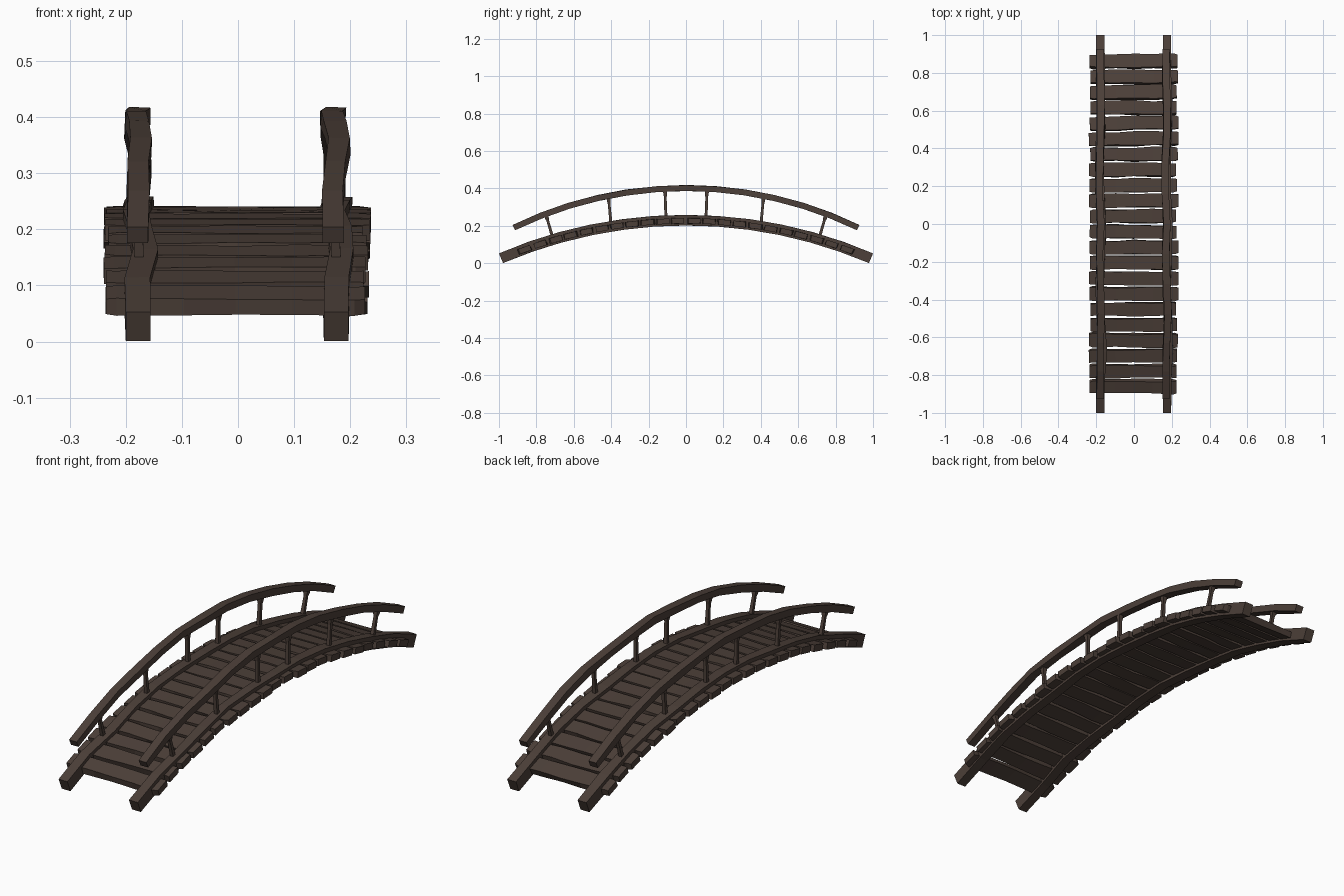
import bpy, bmesh, math, random
from mathutils import Vector, Matrix

if "Cube" in bpy.data.objects:
    bpy.data.objects.remove(bpy.data.objects["Cube"])

random.seed(7)

wood = bpy.data.materials.new("dark brown wood")
wood.diffuse_color = (0.072, 0.050, 0.040, 1)
wood.use_nodes = True
wood.node_tree.nodes["Principled BSDF"].inputs["Base Color"].default_value = wood.diffuse_color


def arc(half, z_end, z_mid):
    """Return a function angle -> (point, outward normal) plus the end angle."""
    s = z_mid - z_end
    r = (half * half + s * s) / (2 * s)

    def at(a):
        n = Vector((0, math.sin(a), math.cos(a)))
        return Vector((0, 0, z_mid - r)) + n * r, n
    return at, math.asin(half / r), r


def loft(name, rings):
    """Closed flat-shaded solid through a list of four-corner rings."""
    bm = bmesh.new()
    vr = [[bm.verts.new(p) for p in ring] for ring in rings]
    for a, b in zip(vr, vr[1:]):
        for i in range(4):
            j = (i + 1) % 4
            bm.faces.new((a[i], a[j], b[j], b[i]))
    bm.faces.new(vr[0][::-1])
    bm.faces.new(vr[-1])
    bmesh.ops.recalc_face_normals(bm, faces=bm.faces)
    me = bpy.data.meshes.new(name)
    bm.to_mesh(me)
    bm.free()
    me.materials.append(wood)
    ob = bpy.data.objects.new(name, me)
    bpy.context.collection.objects.link(ob)
    return ob


def ring(c, u, v, w, h, jit=0.0):
    """Rectangle of size w x h around c with a little hand-hewn jitter."""
    out = []
    for su, sv in ((-1, -1), (1, -1), (1, 1), (-1, 1)):
        out.append(c + u * (su * w / 2 + random.uniform(-jit, jit))
                   + v * (sv * h / 2 + random.uniform(-jit, jit) * 0.3))
    return out


X = Vector((1, 0, 0))
beam_at, beam_end, beam_r = arc(0.989, 0.0265, 0.23)
rail_at, rail_end, rail_r = arc(0.921, 0.19, 0.402)


def bent_bar(name, x, at, end, w, h, sway):
    """Curved bar following an arc, swaying slightly sideways."""
    rings, n = [], len(sway) - 1
    for i, s in enumerate(sway):
        p, nrm = at(-end + 2 * end * i / n)
        edge = i in (0, n)
        rings.append(ring(p + X * (x + s), X, nrm, w, h, 0 if edge else 0.003))
    return loft(name, rings)


# Side beams and handrails
beam_sway = [0, 0, 0.011, 0.004, -0.004, 0.003, 0.006, -0.003, -0.005, 0.004, 0.003, 0, 0]
rail_sway = [0, 0, 0.003, 0.009, 0.002, -0.003, 0.004, -0.003, -0.004, 0.004, 0.003, 0, 0]
for side, bx, rx in (("left", -0.178, -0.179), ("right", 0.175, 0.170)):
    bent_bar(side + "_beam", bx, beam_at, beam_end, 0.044, 0.056, beam_sway)
    bent_bar(side + "_handrail", rx, rail_at, rail_end, 0.038, 0.031, rail_sway)

    # Posts between beam and handrail
    for i, (y0, y1) in enumerate(((0.107, 0.112), (0.40, 0.415), (0.71, 0.75))):
        for sgn, end in ((-1, "front"), (1, "back")):
            a = beam_at(math.asin(sgn * y0 / beam_r))[0]
            b = rail_at(math.asin(sgn * y1 / rail_r))[0]
            a.x = b.x = (bx + rx) / 2 + 0.002
            t = (b - a).normalized()
            v = X.cross(t)
            rings = [ring(a + (b - a) * f, X, v, 0.014 * k, 0.014 * k)
                     for f, k in ((0, 1.3), (0.3, 1.1), (0.72, 1.0), (0.82, 1.4), (1, 1.7))]
            loft(f"{side}_{end}_post_{i + 1}", rings)

# Deck planks, each slightly crooked
count = 22
for i in range(count):
    y = -0.862 + 1.724 * i / (count - 1)
    p, nrm = beam_at(math.asin(y / beam_r))
    p = p - nrm * 0.004
    yaw = 0 if i in (0, count - 1) else random.uniform(-0.015, 0.015)
    u = X.cross(nrm)                       # along the bridge
    rot = Matrix.Rotation(yaw, 3, nrm)
    d, u = rot @ X, rot @ u
    x0, x1 = -0.235 + random.uniform(-.005, .007), 0.229 + random.uniform(-.007, .008)
    rings = []
    for k, f in enumerate((0, 0.04, 0.3, 0.5, 0.72, 0.96, 1)):
        w = 0.064 if k in (0, 6) else 0.071
        rings.append(ring(p + d * (x0 + (x1 - x0) * f), u, nrm, w, 0.029,
                          0.0045 if 0 < k < 6 else 0.002))
    loft(f"deck_plank_{i + 1}", rings)
